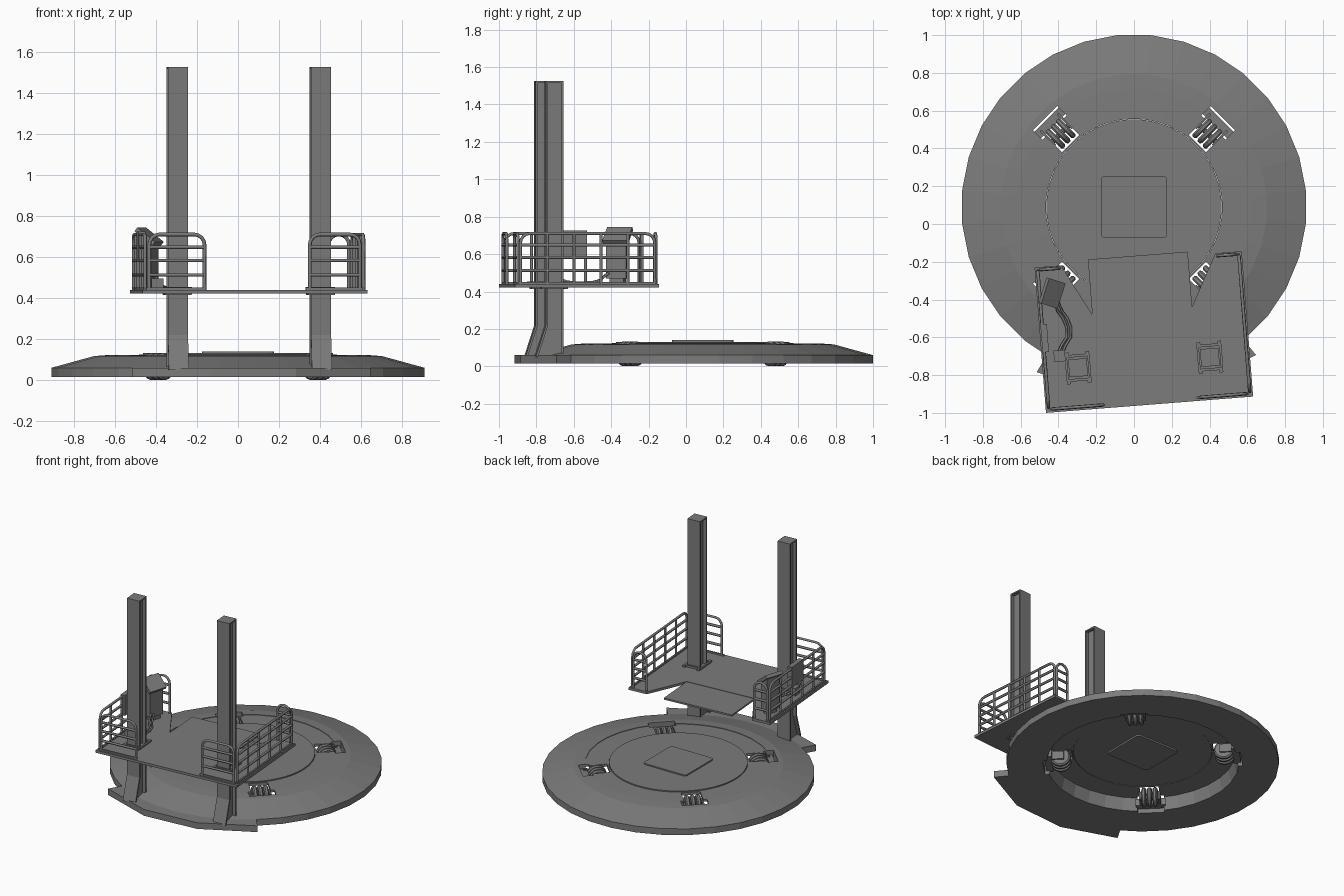
import bpy, bmesh
from math import sin, cos, pi, radians
from mathutils import Matrix, Vector

if "Cube" in bpy.data.objects:
    bpy.data.objects.remove(bpy.data.objects["Cube"])

BASE = Matrix.Translation((0, 0.09, 0))
F = BASE @ Matrix.Rotation(radians(4.5), 4, 'Z')      # lift frame, turned slightly on the disc
STEEL = bpy.data.materials.new("dark_steel")
STEEL.diffuse_color = (.2, .2, .2, 1)
STEEL.use_nodes = True
STEEL.node_tree.nodes["Principled BSDF"].inputs["Base Color"].default_value = STEEL.diffuse_color


def finish(name, bm, M):
    bmesh.ops.recalc_face_normals(bm, faces=bm.faces)
    bm.transform(M)
    me = bpy.data.meshes.new(name)
    bm.to_mesh(me)
    bm.free()
    me.materials.append(STEEL)
    ob = bpy.data.objects.new(name, me)
    bpy.context.collection.objects.link(ob)
    return ob


def add_box(bm, c, s, R=Matrix()):
    bmesh.ops.create_cube(bm, size=1, matrix=R @ Matrix.Translation(c) @ Matrix.Diagonal((*s, 1)))


def box(name, c, s, M=F):
    bm = bmesh.new()
    add_box(bm, c, s)
    return finish(name, bm, M)


def add_prism(bm, pts, offset):
    # closed outline of 3D points, extruded along offset
    f = bm.faces.new([bm.verts.new(p) for p in pts])
    r = bmesh.ops.extrude_face_region(bm, geom=[f])
    bmesh.ops.translate(bm, vec=offset, verts=[v for v in r['geom'] if isinstance(v, bmesh.types.BMVert)])


def add_lathe(bm, prof, n, M=Matrix()):
    # closed (radius, z) profile turned into a ring
    rings = [[bm.verts.new(M @ Vector((r * cos(2 * pi * (i + .5) / n), r * sin(2 * pi * (i + .5) / n), z)))
              for r, z in prof] for i in range(n)]
    k = len(prof)
    for i in range(n):
        a, b = rings[i], rings[(i + 1) % n]
        for j in range(k):
            bm.faces.new((a[j], b[j], b[(j + 1) % k], a[(j + 1) % k]))


def revolve(name, prof, n, M=BASE):
    bm = bmesh.new()
    add_lathe(bm, prof, n)
    return finish(name, bm, M)


def tubes(name, paths, r, M=F):
    cu = bpy.data.curves.new(name, 'CURVE')
    cu.dimensions = '3D'
    cu.bevel_depth, cu.bevel_resolution, cu.use_fill_caps = r, 1, True
    cu.materials.append(STEEL)
    for p in paths:
        s = cu.splines.new('POLY')
        s.points.add(len(p) - 1)
        for q, co in zip(s.points, p):
            q.co = (*co, 1)
        s.use_smooth = True
    ob = bpy.data.objects.new(name, cu)
    bpy.context.collection.objects.link(ob)
    ob.matrix_world = M
    bpy.ops.object.select_all(action='DESELECT')
    ob.select_set(True)
    bpy.context.view_layer.objects.active = ob
    bpy.ops.object.convert(target='MESH')


# --- turntable base -------------------------------------------------------
outer = revolve("base_ring", [(.645, .014), (.914, .014), (.914, .06), (.705, .117), (.625, .123),
                              (.625, .10)], 32)
inner = revolve("inner_ring", [(.635, .119), (.466, .124), (.466, .104), (.635, .104)], 72)
bm = bmesh.new()
bmesh.ops.create_cone(bm, cap_ends=True, segments=72, radius1=.464, radius2=.464, depth=.025)
finish("centre_disc", bm, BASE @ Matrix.Translation((0, 0, .1185)))

# raised square hatch with rounded corners
bm = bmesh.new()
add_box(bm, (0, 0, .117), (.35, .33, .046))
bmesh.ops.bevel(bm, geom=[e for e in bm.edges if abs(e.verts[0].co.z - e.verts[1].co.z) > .01],
                offset=.02, segments=3, affect='EDGES', profile=.5)
finish("centre_hatch", bm, BASE)

# front lip carrying the columns: wider sector of the rim
bm = bmesh.new()
angs = [radians(-90 + a) for a in (-35, -11.7, 11.7, 35)]
add_prism(bm, [(r * cos(a), r * sin(a), .014) for r, arc in ((1.015, angs), (.80, angs[::-1])) for a in arc],
          (0, 0, .046))
finish("base_front_lip", bm, F)

# roller wells cut through the rings
bm = bmesh.new()
for i in range(4):
    R = Matrix.Rotation(pi / 4 + i * pi / 2, 4, 'Z')
    add_box(bm, (.555, 0, .1), (.16, .13, .3), R)
    add_box(bm, (.63, 0, .1), (.07, .18, .3), R)
cutter = finish("roller_well_cutter", bm, BASE)
cutter.hide_render = True
cutter.hide_viewport = True
for ob in (outer, inner):
    m = ob.modifiers.new("wells", 'BOOLEAN')
    m.operation, m.solver, m.object, m.use_self = 'DIFFERENCE', 'EXACT', cutter, True

# rollers: three rounded wheels, an axle and a bracket in each well
for i in range(4):
    R = BASE @ Matrix.Rotation(pi / 4 + i * pi / 2, 4, 'Z')
    bm = bmesh.new()
    for t in (-.038, 0, .038):
        W = Matrix.Translation((.55, t, .067)) @ Matrix.Rotation(pi / 2, 4, 'X')
        add_lathe(bm, [(.01, -.015), (.058, -.015), (.067, -.007), (.067, .007), (.058, .015), (.01, .015)], 20, W)
    bmesh.ops.create_cone(bm, cap_ends=True, segments=10, radius1=.015, radius2=.015, depth=.13,
                          matrix=Matrix.Translation((.55, 0, .067)) @ Matrix.Rotation(pi / 2, 4, 'X'))
    finish(f"roller_{i + 1}", bm, R)
    bm = bmesh.new()
    add_box(bm, (.63, 0, .065), (.05, .20, .05))
    for s in (-1, 1):
        add_box(bm, (.58, s * .064, .068), (.11, .012, .06))
    finish(f"roller_bracket_{i + 1}", bm, R)

# --- columns: H-section with a foot that kicks out to the front ------------
YB, YF, TOP, T = -.778, -.872, 1.525, .012
front = [(YF, TOP), (YF, .22), (YF - .055, .05)]
for x, side in ((-.362, "left"), (.338, "right")):
    bm = bmesh.new()
    w = .098
    parts = [
        (w, front + [(y + T, z) for y, z in front[::-1]]),                        # front flange
        (w, [(YB, TOP), (YB - T, TOP), (YB - T, .05), (YB, .05)]),                # back flange
        (.05, [(y + T / 2, z) for y, z in front] + [(YB - T / 2, .05), (YB - T / 2, TOP)]),  # web
    ]
    for wd, prof in parts:
        add_prism(bm, [(x - wd / 2, y, z) for y, z in prof], (wd, 0, 0))
    yc = (YB + YF) / 2
    add_box(bm, (x, yc, TOP - .004), (w, YB - YF, .01))                         # top cap
    finish(f"{side}_column", bm, F)

    # guide collar where the column passes the deck
    bm = bmesh.new()
    for d in (-1, 1):
        add_box(bm, (x, yc + d * .064, .434), (.13, .014, .04))
        add_box(bm, (x + d * .06, yc, .434), (.012, .13, .034))
        for e in (-1, 1):
            add_box(bm, (x + d * .055, yc + e * .073, .445), (.02, .022, .016))
    finish(f"{side}_column_guide", bm, F)

# --- lift deck with notch, and loading flap ---------------------------------
half = [(.55, -1.05), (.55, -.278), (.41, -.278), (.262, -.556)]
bm = bmesh.new()
add_prism(bm, [(x, y, .422) for x, y in half + [(-x, y) for x, y in half[::-1]]], (0, 0, .018))
finish("lift_deck", bm, F)
box("loading_flap", (0, -.412, .431), (.53, .308, .012))


# --- railings -----------------------------------------------------------------
def rail(name, a, b, posts):
    a, b = Vector((*a, 0)), Vector((*b, 0))
    L = (b - a).length
    d = (b - a) / L
    P = lambda t, z: tuple(a + d * t + Vector((0, 0, z)))
    top, r = .710, .05
    arc = [(r - r * cos(k * pi / 8), top - r + r * sin(k * pi / 8)) for k in range(5)]
    hoop = [P(0, .44)] + [P(t, z) for t, z in arc] + [P(L - t, z) for t, z in arc[::-1]] + [P(L, .44)]
    rungs = [[P(0, z), P(L, z)] for z in (.513, .583, .648)]
    ups = [[P(L * k / (posts + 1), .44), P(L * k / (posts + 1), top)] for k in range(1, posts + 1)]
    tubes(name, [hoop] + rungs + ups, .009)


for s, side, end in ((-1, "left", .245), (1, "right", .27)):
    rail(f"{side}_front_rail", (s * .515, -1.032), (s * end, -1.032), 0)
    rail(f"{side}_side_rail", (s * .534, -1.02), (s * .534, -.30), 4)
    rail(f"{side}_back_rail", (s * .52, -.292), (s * .42, -.292), 0)
    box(f"{side}_kick_strip", (s * .39, -1.032, .445), (.28, .012, .012))
    box(f"{side}_side_kick_strip", (s * .534, -.66, .445), (.012, .74, .012))

# --- control equipment on the left side ------------------------------------------
box("rail_panel", (-.526, -.655, .65), (.034, .15, .15))
C = F @ Matrix.Translation((-.468, -.42, 0)) @ Matrix.Rotation(radians(-22), 4, 'Z')
bm = bmesh.new()
add_prism(bm, [(x, -.055, z) for x, z in ((-.035, .47), (.03, .47), (.03, .665), (-.035, .72))], (0, .11, 0))
finish("console_body", bm, C)
box("console_top", (0, 0, 0), (.115, .14, .024),
    C @ Matrix.Translation((0, 0, .70)) @ Matrix.Rotation(radians(38), 4, 'Y'))
box("console_foot", (0, 0, .455), (.04, .08, .03), C)
box("junction_box", (-.455, -.755, .468), (.06, .06, .056))
for k, dx in enumerate((0, .022)):
    tubes(f"cable_{k + 1}", [[(-.46 + dx, -.47, .50), (-.445 + dx, -.52, .46), (-.42 + dx, -.56, .45),
                              (-.405 + dx, -.61, .448), (-.41 + dx, -.66, .448),
                              (-.44 + dx, -.70, .455), (-.46 + dx, -.74, .47)]], .007)
